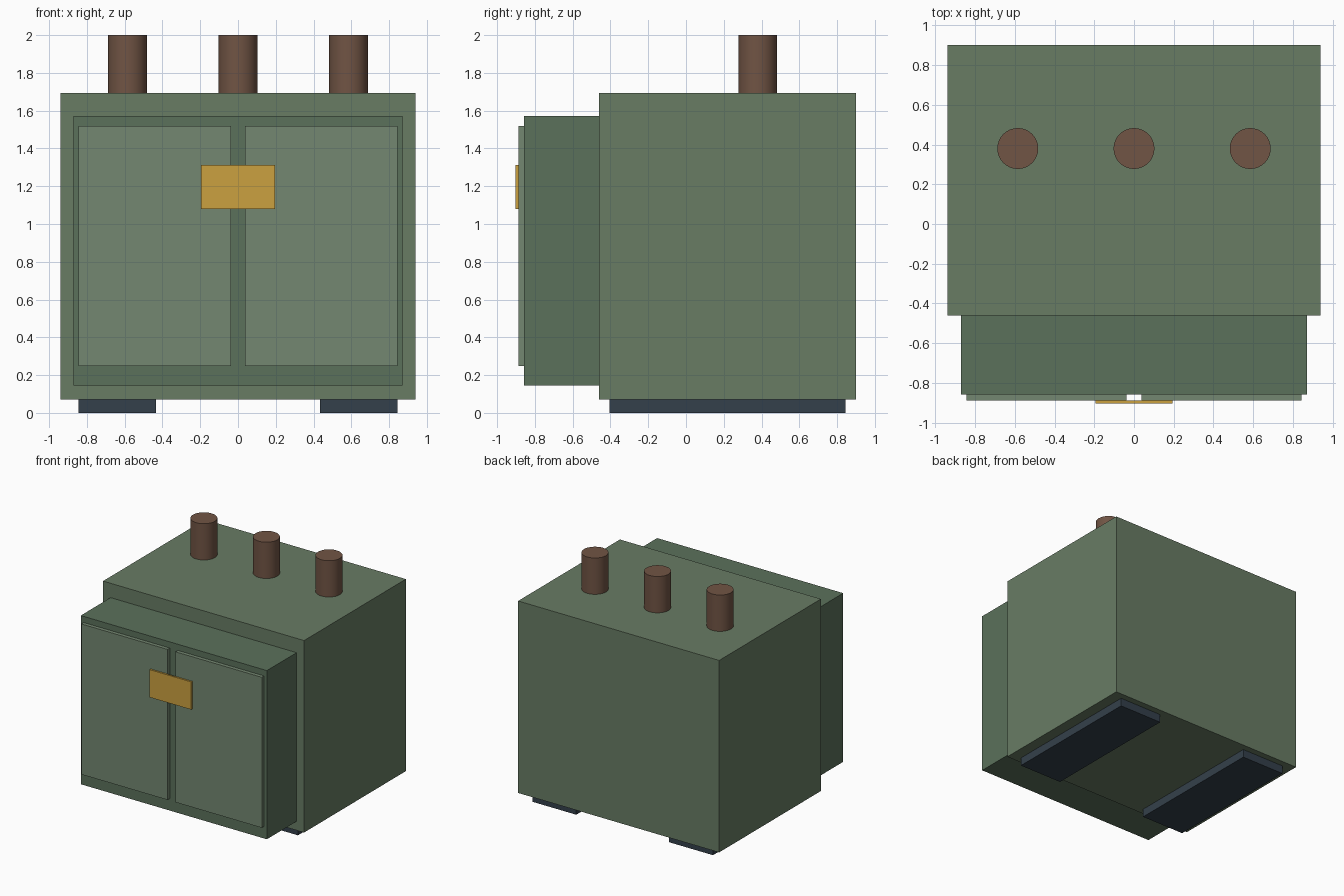
import bpy, bmesh
from mathutils import Matrix, Vector

if "Cube" in bpy.data.objects:
    bpy.data.objects.remove(bpy.data.objects["Cube"])


def material(name, rgb):
    m = bpy.data.materials.new(name)
    m.diffuse_color = (*[(c / 255) ** 2.2 for c in rgb], 1)
    m.use_nodes = True
    m.node_tree.nodes["Principled BSDF"].inputs["Base Color"].default_value = m.diffuse_color
    return m


body_green = material("body_green", (104, 123, 100))
dark_green = material("dark_green", (91, 112, 91))
door_green = material("door_green", (115, 134, 112))
brass = material("brass", (202, 160, 66))
brown = material("brown", (112, 85, 70))
slate = material("slate", (55, 66, 76))


def finish(name, bm, mat):
    mesh = bpy.data.meshes.new(name)
    bm.to_mesh(mesh)
    bm.free()
    mesh.materials.append(mat)
    obj = bpy.data.objects.new(name, mesh)
    bpy.context.collection.objects.link(obj)
    return obj


def box(name, x, y, z, mat):
    """Box from (min, max) ranges on each axis."""
    lo, hi = Vector((x[0], y[0], z[0])), Vector((x[1], y[1], z[1]))
    bm = bmesh.new()
    bmesh.ops.create_cube(bm, size=1, matrix=Matrix.LocRotScale((lo + hi) / 2, None, hi - lo))
    return finish(name, bm, mat)


def post(name, x, y, z, radius, mat):
    bm = bmesh.new()
    bmesh.ops.create_cone(bm, cap_ends=True, segments=32, radius1=radius, radius2=radius,
                          depth=z[1] - z[0], matrix=Matrix.Translation((x, y, sum(z) / 2)))
    obj = finish(name, bm, mat)
    # smooth walls, sharp rims
    for f in obj.data.polygons:
        f.use_smooth = len(f.vertices) == 4
    return obj


# Main tank and the front cabinet
box("main_body", (-0.94, 0.94), (-0.46, 0.90), (0.07, 1.693), body_green)
box("front_cabinet", (-0.87, 0.87), (-0.857, -0.46), (0.146, 1.572), dark_green)

# Warning plate spanning both doors
box("front_plate", (-0.195, 0.195), (-0.903, -0.888), (1.079, 1.313), brass)

# Mirrored doors and skids
for side, s in (("left", -1), ("right", 1)):
    box(f"{side}_door", sorted((s * 0.038, s * 0.844)), (-0.888, -0.857), (0.248, 1.52), door_green)
    box(f"{side}_skid", sorted((s * 0.435, s * 0.844)), (-0.405, 0.845), (0, 0.07), slate)

# Row of bushings on top
for side, x in (("left", -0.585), ("middle", 0), ("right", 0.585)):
    post(f"{side}_bushing", x, 0.38, (1.693, 2.0), 0.103, brown)
